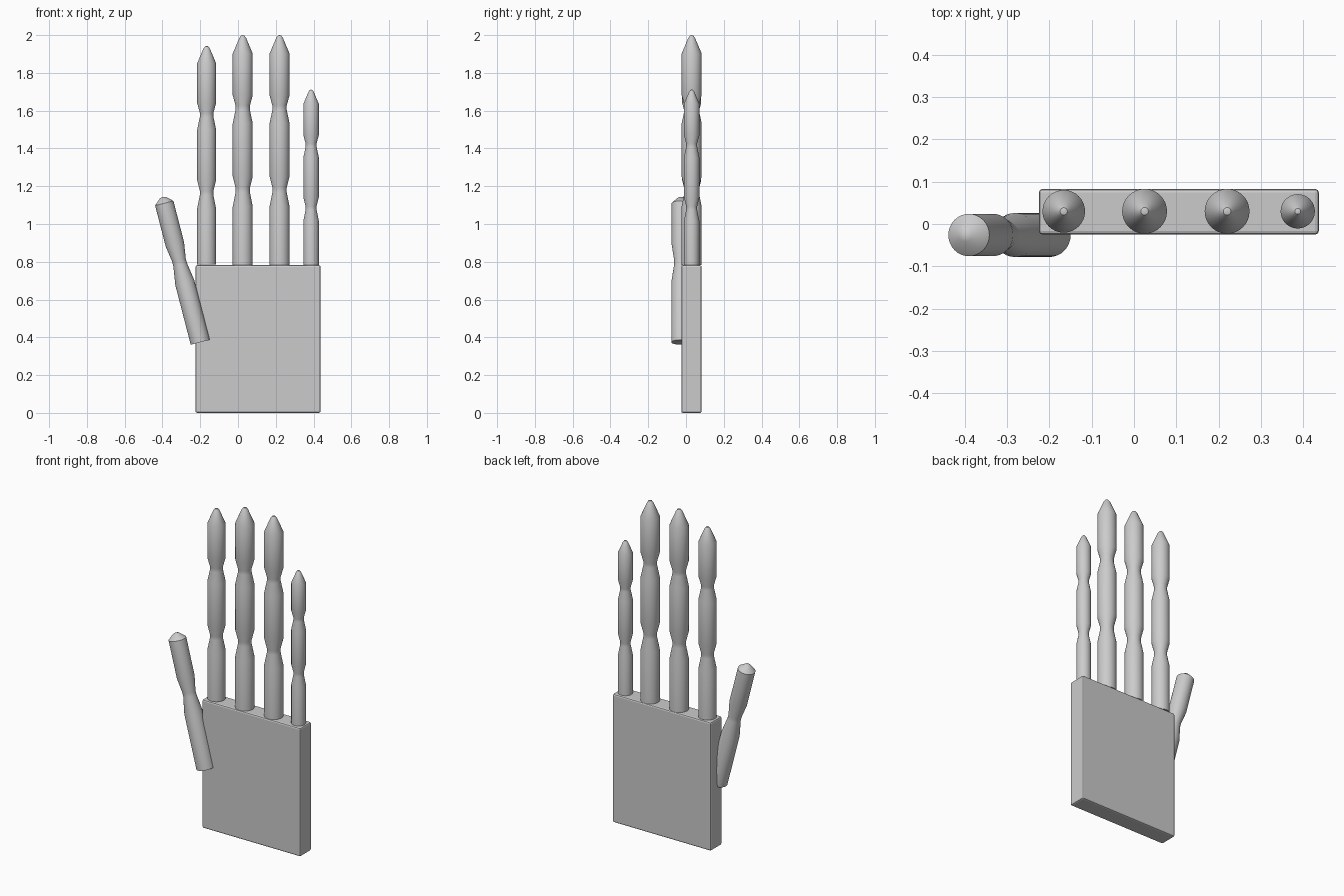
import bpy, bmesh, math
from mathutils import Matrix

if "Cube" in bpy.data.objects:
    bpy.data.objects.remove(bpy.data.objects["Cube"])

grey = bpy.data.materials.new("plain grey")
grey.diffuse_color = (0.6, 0.6, 0.6, 1)
grey.use_nodes = True
grey.node_tree.nodes["Principled BSDF"].inputs["Base Color"].default_value = grey.diffuse_color


def finish(name, bm):
    bmesh.ops.recalc_face_normals(bm, faces=bm.faces)
    me = bpy.data.meshes.new(name)
    bm.to_mesh(me)
    bm.free()
    ob = bpy.data.objects.new(name, me)
    bpy.context.collection.objects.link(ob)
    me.materials.append(grey)
    return ob


def lathe(name, profile, loc, scale=1.0, tilt=0.0, sides=32):
    """Closed turned shape from (radius, height) points; last point is the tip."""
    bm = bmesh.new()
    rings = []
    for r, h in profile[:-1]:
        rings.append([bm.verts.new((r * math.cos(2 * math.pi * i / sides),
                                    r * math.sin(2 * math.pi * i / sides), h))
                      for i in range(sides)])
    tip = bm.verts.new((0, 0, profile[-1][1]))
    bm.faces.new(rings[0])
    for i in range(sides):
        j = (i + 1) % sides
        for a, b in zip(rings, rings[1:]):
            bm.faces.new((a[i], a[j], b[j], b[i]))
        bm.faces.new((rings[-1][i], rings[-1][j], tip))
    bm.transform(Matrix.Translation(loc) @ Matrix.Rotation(tilt, 4, 'Y')
                 @ Matrix.Scale(scale, 4))
    ob = finish(name, bm)
    bpy.context.view_layer.objects.active = ob
    ob.select_set(True)
    bpy.ops.object.shade_smooth_by_angle(angle=math.radians(30))
    ob.select_set(False)
    return ob


# palm: slightly bevelled slab
bm = bmesh.new()
bmesh.ops.create_cube(bm, size=1)
bm.transform(Matrix.Translation((0.106, 0.029, 0.391))
             @ Matrix.Diagonal((0.662, 0.108, 0.782, 1)))
bmesh.ops.bevel(bm, geom=bm.edges[:], offset=0.009, segments=2,
                profile=0.5, affect='EDGES')
finish("palm", bm)

# fingers: one three-segment profile, scaled per finger
finger = [(0.053, 0), (0.053, 0.31), (0.038, 0.385), (0.038, 0.41),
          (0.053, 0.47), (0.053, 0.75), (0.038, 0.822), (0.038, 0.845),
          (0.053, 0.90), (0.053, 1.12), (0.018, 1.203), (0.009, 1.215),
          (0, 1.218)]
for name, x, z, s in (("index_finger", -0.166, 0.786, 0.95),
                      ("middle_finger", 0.025, 0.782, 1.0),
                      ("ring_finger", 0.22, 0.782, 1.0),
                      ("little_finger", 0.387, 0.780, 0.765)):
    lathe(name, finger, (x, 0.03, z), s)

# thumb: two segments with a blunt tip, leaning outward
thumb = [(0.052, 0), (0.052, 0.325), (0.037, 0.425), (0.037, 0.45),
         (0.050, 0.535), (0.050, 0.76), (0.016, 0.791), (0, 0.795)]
lathe("thumb", thumb, (-0.2, -0.026, 0.374), tilt=math.radians(-14.5))
